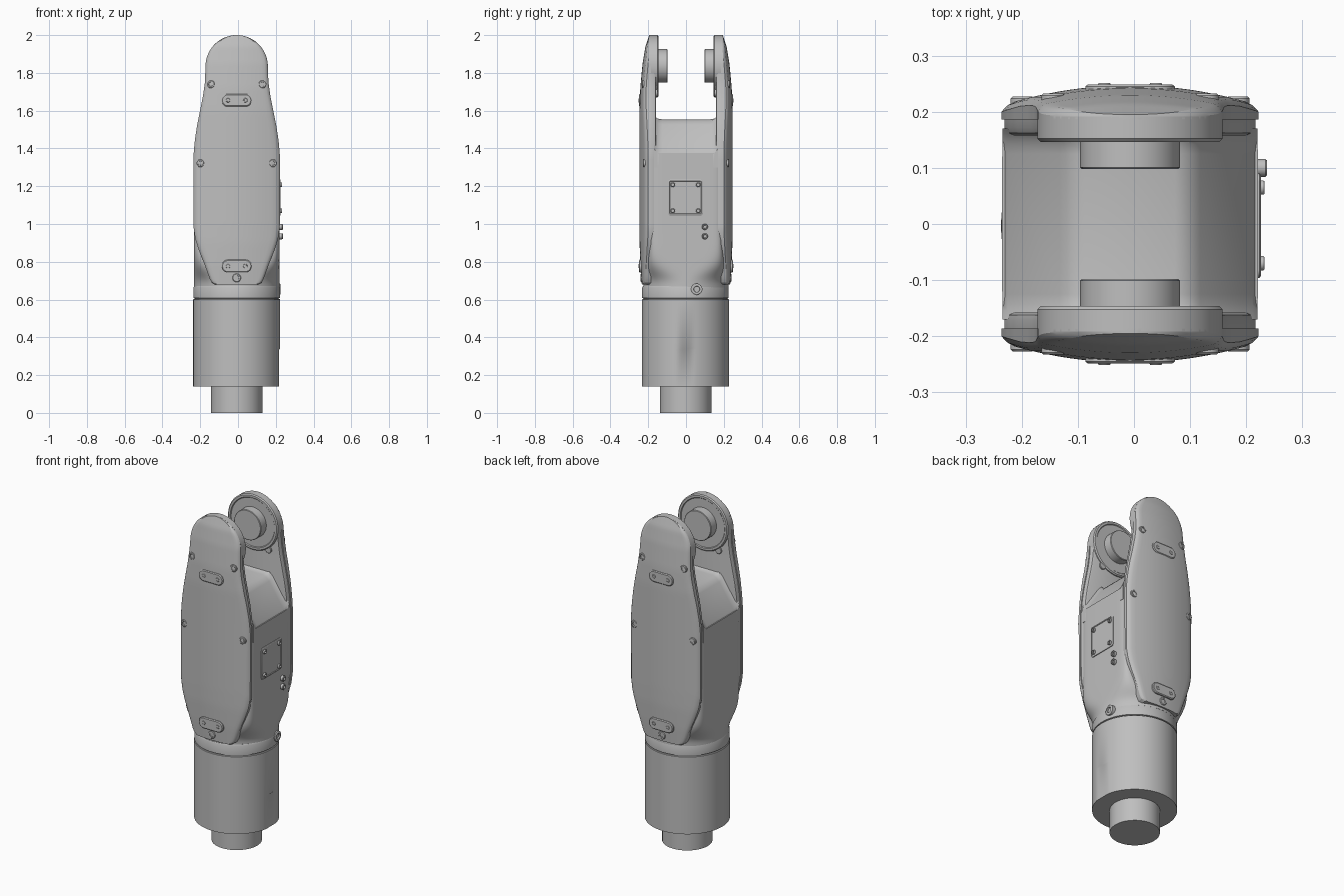
import bpy, bmesh, math
from mathutils import Vector

if "Cube" in bpy.data.objects:
    bpy.data.objects.remove(bpy.data.objects["Cube"])

CX = -0.007            # centre line of the arm
TOP, R = 1.835, 0.165  # fork eye height and radius

grey = bpy.data.materials.new("light grey")
grey.use_nodes = True
grey.diffuse_color = (0.52, 0.52, 0.52, 1)
grey.node_tree.nodes["Principled BSDF"].inputs["Base Color"].default_value = (0.52, 0.52, 0.52, 1)


def loft(name, rings, angle=30):
    """Closed skin through equally long rings of points, capped at both ends."""
    bm = bmesh.new()
    rows = [[bm.verts.new(p) for p in ring] for ring in rings]
    n = len(rows[0])
    for a, b in zip(rows, rows[1:]):
        for i in range(n):
            j = (i + 1) % n
            bm.faces.new((a[i], a[j], b[j], b[i]))
    bm.faces.new(rows[0])
    bm.faces.new(rows[-1])
    bmesh.ops.recalc_face_normals(bm, faces=bm.faces)
    mesh = bpy.data.meshes.new(name)
    bm.to_mesh(mesh)
    bm.free()
    obj = bpy.data.objects.new(name, mesh)
    bpy.context.collection.objects.link(obj)
    mesh.materials.append(grey)
    bpy.ops.object.select_all(action='DESELECT')
    obj.select_set(True)
    bpy.context.view_layer.objects.active = obj
    bpy.ops.object.shade_smooth_by_angle(angle=math.radians(angle))
    return obj


def turned(name, centre, axis, profile, n=32, stretch=0.0):
    """Round part along an axis; stretch pulls it into a slot along x."""
    axis, c = Vector(axis), Vector(centre)
    u = Vector((1, 0, 0)) if abs(axis.x) < 0.5 else Vector((0, 1, 0))
    v = axis.cross(u)
    rings = []
    for r, h in profile:
        ring = []
        for k in range(n):
            t = math.tau * (k + 0.5) / n
            side = math.copysign(stretch, math.cos(t))
            ring.append(c + axis * h + u * (r * math.cos(t) + side) + v * r * math.sin(t))
        rings.append(ring)
    return loft(name, rings)


def screw(name, centre, axis, r, h):
    turned(name, centre, axis,
           [(r, -0.03), (r, h - 0.003), (r * 0.85, h), (r * 0.55, h), (r * 0.5, h - 0.008)], 20)


def curve(points, z):
    """Smooth interpolation of (z, value) pairs."""
    if z <= points[0][0]:
        return points[0][1]
    for (z0, a), (z1, b) in zip(points, points[1:]):
        if z <= z1:
            return a + (b - a) * (z - z0) / (z1 - z0)
    return points[-1][1]


SIDE = [(0.68, 0.115), (0.69, 0.132), (0.71, 0.143), (0.78, 0.168), (0.86, 0.2), (0.92, 0.219),
        (0.98, 0.228), (1.36, 0.229), (1.44, 0.222), (1.52, 0.21), (1.68, 0.178), (1.75, 0.168), (TOP, R)]
DEPTH = [(0.68, 0.234), (0.78, 0.241), (0.9, 0.246), (1.0, 0.247), (1.6, 0.247), (1.72, 0.242),
         (1.85, 0.23), (1.94, 0.215), (2.0, 0.195)]


def half_width(z):
    if z > TOP:
        return max(0.012, math.sqrt(max(0, R * R - (z - TOP) ** 2)))
    return curve(SIDE, z)


def skin(x, z):
    """Distance of the cover surface from the middle plane."""
    return max(0.191, curve(DEPTH, z) - 0.036 * (x / 0.23) ** 2)


heights = [0.68, 0.685, 0.69, 0.7] + [0.71 + 0.0225 * k for k in range(50)]
heights += [TOP + R * math.sin(math.radians(6 * k)) for k in range(16)]
FRACTIONS = [k / 10 for k in range(-9, 10)]
FRACTIONS = [-1, -0.98, -0.95] + FRACTIONS + [0.95, 0.98, 1]

# Front and back halves of the fork
for s, where in ((-1, "front"), (1, "back")):
    rings = []
    for z in heights:
        w = half_width(z)
        ring = []
        for f in FRACTIONS:
            edge = max(0, (abs(f) - 0.9) / 0.1) ** 2
            ring.append((CX + f * w, s * max(0.19, skin(f * w, z) - 0.011 * edge), z))
        ring += [(CX + w, s * 0.186, z), (CX - w, s * 0.186, z)]
        rings.append(ring)
    loft(where + "_cover", rings, 25)

    # Arm behind the cover, with rounded inner edges
    rings = []
    for z in heights:
        if 0.8 < z < 1.97:
            w = half_width(z) - 0.005
            wide = [(w, 0.192), (w, 0.172), (w - 0.004, 0.162), (w - 0.012, 0.158)]
            half = [(CX + a, s * b, z) for a, b in wide]
            rings.append(half + [(2 * CX - a, b, c) for a, b, c in reversed(half)])
    loft(where + "_arm", rings)

    # Joint disc and bearing stub, facing the gap
    turned(where + "_joint_disc", (CX, 0, TOP), (0, s, 0),
           [(0.143, 0.15), (0.147, 0.146), (R - 0.006, 0.146), (R, 0.152), (R, 0.192)], 64)
    turned(where + "_bearing_stub", (CX, 0, TOP + 0.002), (0, s, 0),
           [(0.086, 0.098), (0.089, 0.101), (0.089, 0.16)], 48)
    for x in (-0.1, 0.1):
        turned(where + "_disc_lug", (CX + x, 0, TOP - 0.14), (0, s, 0),
               [(0.018, 0.15), (0.02, 0.152), (0.02, 0.18)], 16)

    # Slotted pads with two holes each, then cover screws
    for z in (1.655, 0.777):
        d = max(curve(DEPTH, z) + 0.004, 0.249)
        turned(where + "_pad", (CX, 0, z), (0, s, 0),
               [(0.034, 0.22), (0.034, d - 0.004), (0.029, d)], 32, 0.046)
        for x in (-0.046, 0.046):
            screw(where + "_pad_screw", (CX + x, s * d, z), (0, s, 0), 0.012, 0.002)
    for x, z in ((0.137, 1.74), (0.192, 1.322)):
        for m in (-x, x):
            screw(where + "_cover_screw", (CX + m, s * skin(x, z), z), (0, s, 0), 0.021, 0.005)
    screw(where + "_lower_screw", (CX, s * skin(0, 0.715), 0.715), (0, s, 0), 0.023, 0.004)


def oval(z, a, b, power, n=96):
    ring = []
    for k in range(n):
        t = math.tau * k / n
        c, q = math.cos(t), math.sin(t)
        ring.append((CX + a * math.copysign(abs(c) ** (2 / power), c),
                     b * math.copysign(abs(q) ** (2 / power), q), z))
    return ring


# Body: round at the collar, squared off higher up
rings = []
for k in range(25):
    t = k / 24
    blend = t * t * (3 - 2 * t)
    rings.append(oval(0.665 + 0.24 * t, 0.227, 0.226 - 0.028 * blend, 2 + 8 * blend ** 1.5))
rings.append(oval(1.375, 0.228, 0.198, 10))
loft("body", rings)

# Saddle between the arms, sloping to both sides and filleted into them
rings = []
for y in (-0.17, -0.161, -0.154, -0.143, -0.125, 0.125, 0.143, 0.154, 0.161, 0.17):
    lift = 0.035 * max(0, (abs(y) - 0.125) / 0.045) ** 2
    half = [(0.227, 1.3), (0.227, 1.365 + lift), (0.218, 1.385 + lift), (0.125, 1.525 + lift),
            (0.105, 1.545 + lift), (0.08, 1.554 + lift * 0.4)]
    rings.append([(CX + a, y, z) for a, z in half] + [(CX - a, y, z) for a, z in reversed(half)])
loft("saddle", rings)

# Collar, wrist housing with a small flat at its lower side, and base spigot
turned("collar", (CX, -0.003, 0), (0, 0, 1),
       [(0.222, 0.58), (0.222, 0.606), (0.229, 0.608), (0.229, 0.664), (0.225, 0.672)], 96)
housing = turned("wrist_housing", (CX, -0.003, 0), (0, 0, 1),
                 [(0.23, 0.14), (0.23, 0.335), (0.23, 0.34), (0.23, 0.6), (0.228, 0.602)], 128)
for v in housing.data.vertices:
    if v.co.z < 0.337:
        v.co.x = min(v.co.x, 0.218)
turned("base_spigot", (CX, -0.002, 0), (0, 0, 1), [(0.136, 0), (0.136, 0.2)], 64)

# Service plate and fittings on the left side
rings = []
for x, inset in ((0.215, 0), (0.224, 0), (0.226, 0.003), (0.226, 0.008), (0.223, 0.01)):
    ring = []
    for k in range(32):
        t = math.tau * (k + 0.5) / 32
        c, q = math.cos(t), math.sin(t)
        ring.append((x, -0.003 + math.copysign(0.078, c) + (0.015 - inset) * c,
                     1.14 + math.copysign(0.08, q) + (0.015 - inset) * q))
    rings.append(ring)
loft("service_plate", rings)
for y in (-0.07, 0.065):
    for z in (1.07, 1.208):
        screw("plate_screw", (0.224, y, z), (1, 0, 0), 0.013, 0.009)
for z in (0.985, 0.935):
    screw("side_port", (0.222, 0.1, z), (1, 0, 0), 0.016, 0.015)
screw("collar_plug", (0.213, 0.057, 0.655), (1, 0, 0), 0.03, 0.013)
